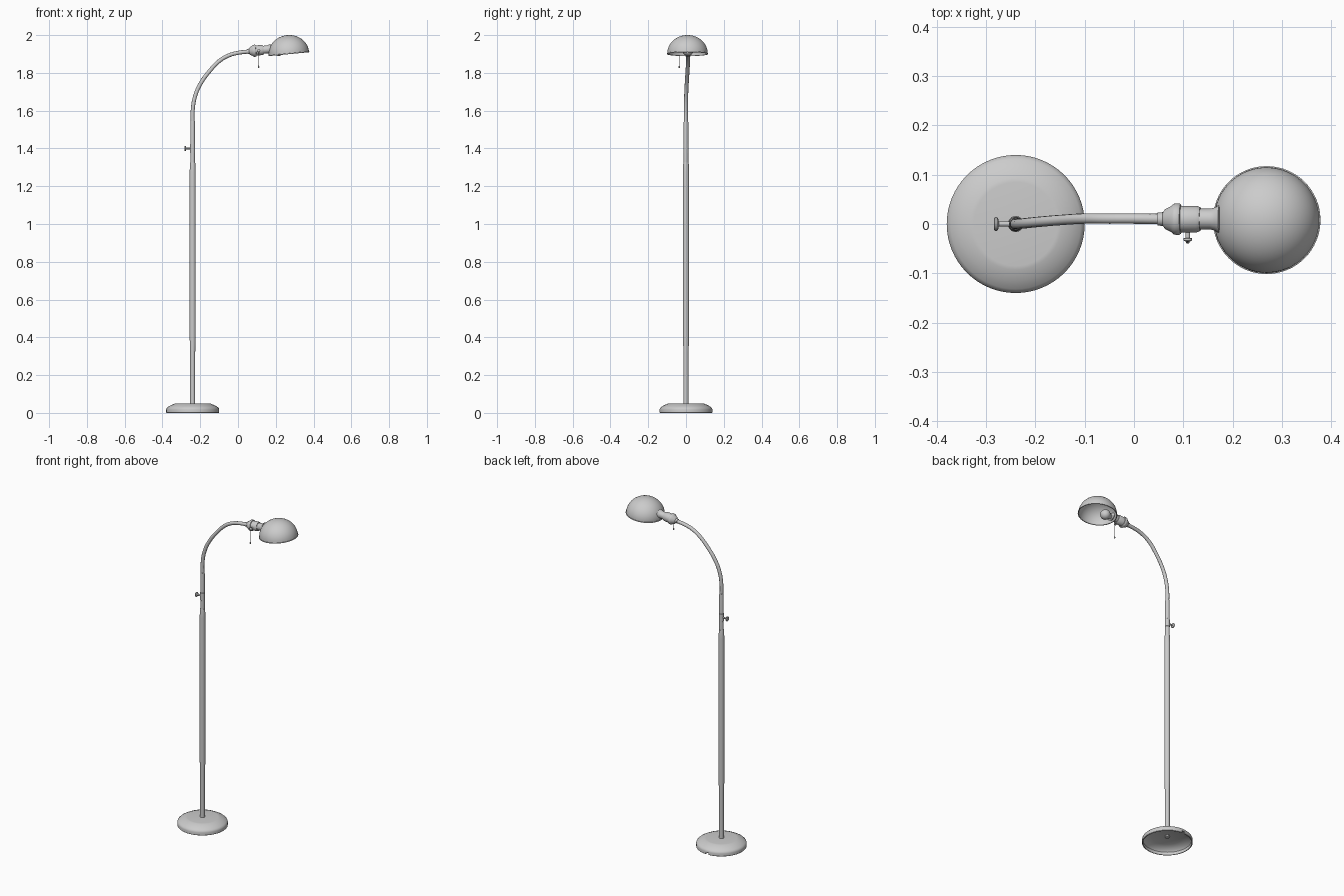
import bpy, bmesh
from math import sin, cos, pi, radians
from mathutils import Vector

if "Cube" in bpy.data.objects:
    bpy.data.objects.remove(bpy.data.objects["Cube"])


def finish(bm, name, loc=(0, 0, 0), rot=(0, 0, 0), angle=35):
    bmesh.ops.remove_doubles(bm, verts=bm.verts, dist=1e-5)
    bmesh.ops.recalc_face_normals(bm, faces=bm.faces)
    me = bpy.data.meshes.new(name)
    bm.to_mesh(me)
    bm.free()
    ob = bpy.data.objects.new(name, me)
    bpy.context.collection.objects.link(ob)
    ob.location, ob.rotation_euler = loc, rot
    bpy.ops.object.select_all(action='DESELECT')
    bpy.context.view_layer.objects.active = ob
    ob.select_set(True)
    bpy.ops.object.shade_smooth_by_angle(angle=radians(angle))
    return ob


def lathe(name, profile, loc=(0, 0, 0), rot=(0, 0, 0), seg=32):
    """Revolve (radius, height) points around local z."""
    bm = bmesh.new()
    vs = [bm.verts.new((r, 0, z)) for r, z in profile]
    es = [bm.edges.new(p) for p in zip(vs, vs[1:])]
    bmesh.ops.spin(bm, geom=vs + es, axis=(0, 0, 1), cent=(0, 0, 0),
                   angle=2 * pi, steps=seg, use_duplicate=False)
    return finish(bm, name, loc, rot)


def tube(name, pts, radius, smooth=False):
    """Round tube through points, converted to a mesh."""
    cu = bpy.data.curves.new(name, 'CURVE')
    cu.dimensions = '3D'
    cu.bevel_depth, cu.bevel_resolution = radius, 4
    cu.use_fill_caps, cu.resolution_u = True, 6
    sp = cu.splines.new('BEZIER')
    sp.bezier_points.add(len(pts) - 1)
    for bp, p in zip(sp.bezier_points, pts):
        bp.co = p
        bp.handle_left_type = bp.handle_right_type = 'AUTO' if smooth else 'VECTOR'
    ob = bpy.data.objects.new(name, cu)
    bpy.context.collection.objects.link(ob)
    bpy.ops.object.select_all(action='DESELECT')
    bpy.context.view_layer.objects.active = ob
    ob.select_set(True)
    bpy.ops.object.convert(target='MESH')
    bpy.ops.object.shade_smooth_by_angle(angle=radians(40))
    return bpy.context.object


PX = -0.24   # pole position
AY = 0.01    # sideways offset of the arm head

# Hollow weighted base with a cord notch at the back
base = lathe("base", [(0, .051), (.085, .051), (.093, .05), (.115, .041), (.132, .031),
                      (.138, .025), (.14, .018), (.14, .002), (.138, 0), (.134, 0),
                      (.134, .018), (.126, .028), (.09, .043), (0, .045)],
             (PX, 0, 0), seg=64)
bm = bmesh.new()
bmesh.ops.create_cube(bm, size=1)
bmesh.ops.scale(bm, verts=bm.verts, vec=(.018, .04, .024))
cutter = finish(bm, "notch_cutter", (PX, .14, 0))
cutter.hide_render = True
mod = base.modifiers.new("notch", 'BOOLEAN')
mod.operation, mod.object, mod.solver = 'DIFFERENCE', cutter, 'EXACT'
bpy.context.view_layer.objects.active = base
bpy.ops.object.modifier_apply(modifier="notch")
bpy.data.objects.remove(cutter)
lathe("base_nut", [(0, .034), (.013, .034), (.013, .046), (0, .046)], (PX, 0, 0), seg=6)

# Telescoping pole
lathe("lower_pole", [(0, .04), (.0135, .04), (.0135, .32), (.016, .40), (.016, 1.27),
                     (.0145, 1.32), (.0135, 1.325), (0, 1.325)], (PX, 0, 0))
lathe("upper_pole", [(0, 1.30), (.0125, 1.30), (.0125, 1.535), (.0115, 1.545), (0, 1.545)],
      (PX, 0, 0))
lathe("pole_collar", [(.012, 1.375), (.0135, 1.377), (.0135, 1.423), (.012, 1.425)], (PX, 0, 0))

# Height adjustment screw pointing left
lathe("thumb_screw", [(0, .005), (.005, .005), (.005, .034), (.012, .036), (.014, .038),
                      (.014, .042), (.012, .044), (0, .044)],
      (PX, 0, 1.4), (0, radians(-90), 0), 20)

# Curved arm
tube("curved_arm", [(PX, 0, 1.53), (PX, 0, 1.60), (-.226, .001, 1.68), (-.197, .004, 1.745),
                    (-.15, .008, 1.81), (-.10, .011, 1.862), (-.05, .011, 1.892),
                    (0, .011, 1.906), (.065, AY, 1.914)], .0105, True)

# Socket and neck along the slightly raised head axis
TILT = (0, radians(84), 0)
HEAD = Vector((.048, AY, 1.913))
lathe("socket", [(0, 0), (.013, 0), (.014, .011), (.02, .015), (.026, .027), (.031, .033),
                 (.032, .037), (.032, .044), (.030, .047), (.027, .048), (.027, .080),
                 (.024, .087), (0, .087)], HEAD, TILT)
lathe("shade_neck", [(0, .085), (.021, .085), (.021, .108), (.024, .118), (.029, .126),
                     (.024, .128), (0, .128)], HEAD, TILT)

# Pull switch and hanging chain with a bead end
lathe("switch_stub", [(0, .02), (.005, .02), (.005, .038), (.009, .039), (.009, .043),
                      (.004, .046), (0, .046)], (.109, AY, 1.917), (radians(90), 0, 0), 16)
tube("pull_chain", [(.109, -.032, 1.917), (.109, -.036, 1.91), (.109, -.036, 1.835)], .0015)
lathe("chain_bead", [(0, -.007), (.003, -.005), (.004, 0), (.002, .007), (0, .008)],
      (.109, -.036, 1.832), seg=12)

# Domed shade, thin shell with rolled rim
n = 14
outer = [(.107 * sin(i / n * pi / 2), .096 * cos(i / n * pi / 2)) for i in range(n + 1)]
inner = [(.1045 * sin(i / n * pi / 2), .0935 * cos(i / n * pi / 2)) for i in range(n, -1, -1)]
rim = [(.1095, -.001), (.1095, -.004), (.107, -.005), (.1045, -.004)]
lathe("shade", outer + rim + inner, (.269, .008, 1.904), (0, radians(-5.5), 0), 64)

# Bulb inside the shade
bulb = [(0, .115), (.013, .115), (.013, .132), (.018, .141)]
bulb += [(.029 * sin(a), .167 - .029 * cos(a)) for a in (radians(d) for d in range(45, 180, 15))]
lathe("bulb", bulb + [(0, .196)], HEAD, (0, radians(88), 0), 24)
